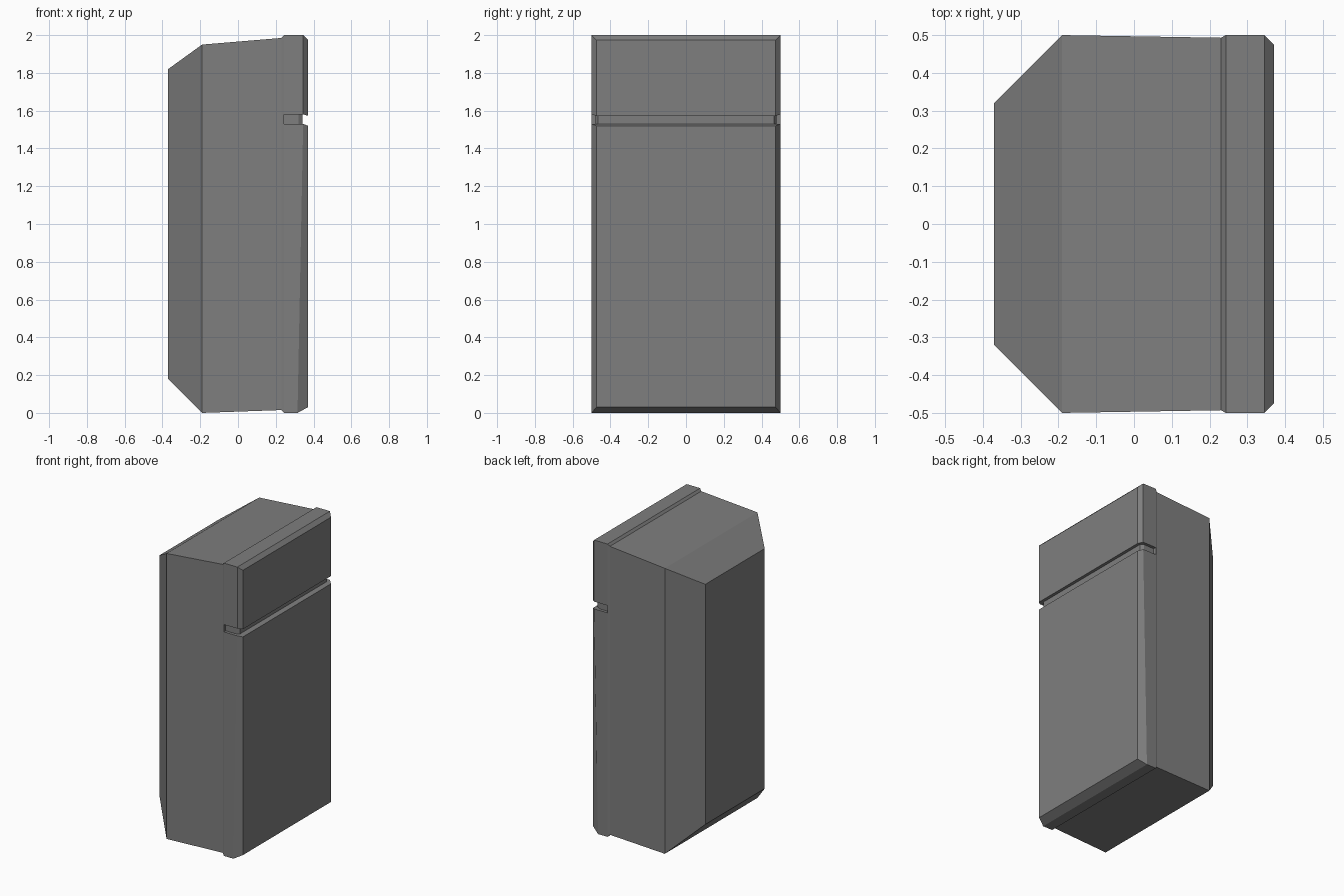
import bpy, bmesh

if "Cube" in bpy.data.objects:
    bpy.data.objects.remove(bpy.data.objects["Cube"])

grey = bpy.data.materials.new("appliance_grey")
grey.diffuse_color = (0.21, 0.21, 0.21, 1)
grey.use_nodes = True
grey.node_tree.nodes["Principled BSDF"].inputs["Base Color"].default_value = grey.diffuse_color


def loft(name, rings, cap_back, cap_front=True):
    """Skin rectangles along x; ring = (x at bottom, x at top, half width, z bottom, z top)."""
    bm = bmesh.new()
    loops = []
    for xb, xt, w, z0, z1 in rings:
        corners = ((xb, -w, z0), (xb, w, z0), (xt, w, z1), (xt, -w, z1))
        loops.append([bm.verts.new(c) for c in corners])
    for a, b in zip(loops, loops[1:]):
        for i in range(4):
            j = (i + 1) % 4
            bm.faces.new((a[i], a[j], b[j], b[i]))
    if cap_back:
        bm.faces.new(loops[0][::-1])
    if cap_front:
        bm.faces.new(loops[-1])
    bm.normal_update()
    mesh = bpy.data.meshes.new(name)
    bm.to_mesh(mesh)
    bm.free()
    mesh.materials.append(grey)
    obj = bpy.data.objects.new(name, mesh)
    bpy.context.collection.objects.link(obj)
    return obj


# Cabinet with tapered back and a small flare towards the doors
loft("cabinet", [
    (-0.37, -0.37, 0.32, 0.18, 1.82),
    (-0.19, -0.19, 0.50, 0.00, 1.95),
    (0.23, 0.23, 0.493, 0.015, 1.985),
    (0.243, 0.243, 0.50, 0.00, 2.00),
], True)

# Freezer door with bevelled front
loft("freezer_door", [
    (0.243, 0.243, 0.50, 1.58, 2.00),
    (0.345, 0.345, 0.50, 1.58, 2.00),
    (0.37, 0.37, 0.475, 1.573, 1.975),
], False)

# Main door, its bevel widening towards the bottom
loft("main_door", [
    (0.243, 0.243, 0.50, 0.00, 1.53),
    (0.315, 0.345, 0.50, 0.00, 1.53),
    (0.37, 0.37, 0.475, 0.03, 1.52),
], False)

# Recessed strip seen in the gap between the doors
loft("door_gap_strip", [
    (0.243, 0.243, 0.48, 1.50, 1.60),
    (0.32, 0.32, 0.48, 1.50, 1.60),
    (0.342, 0.342, 0.465, 1.50, 1.60),
], False)
